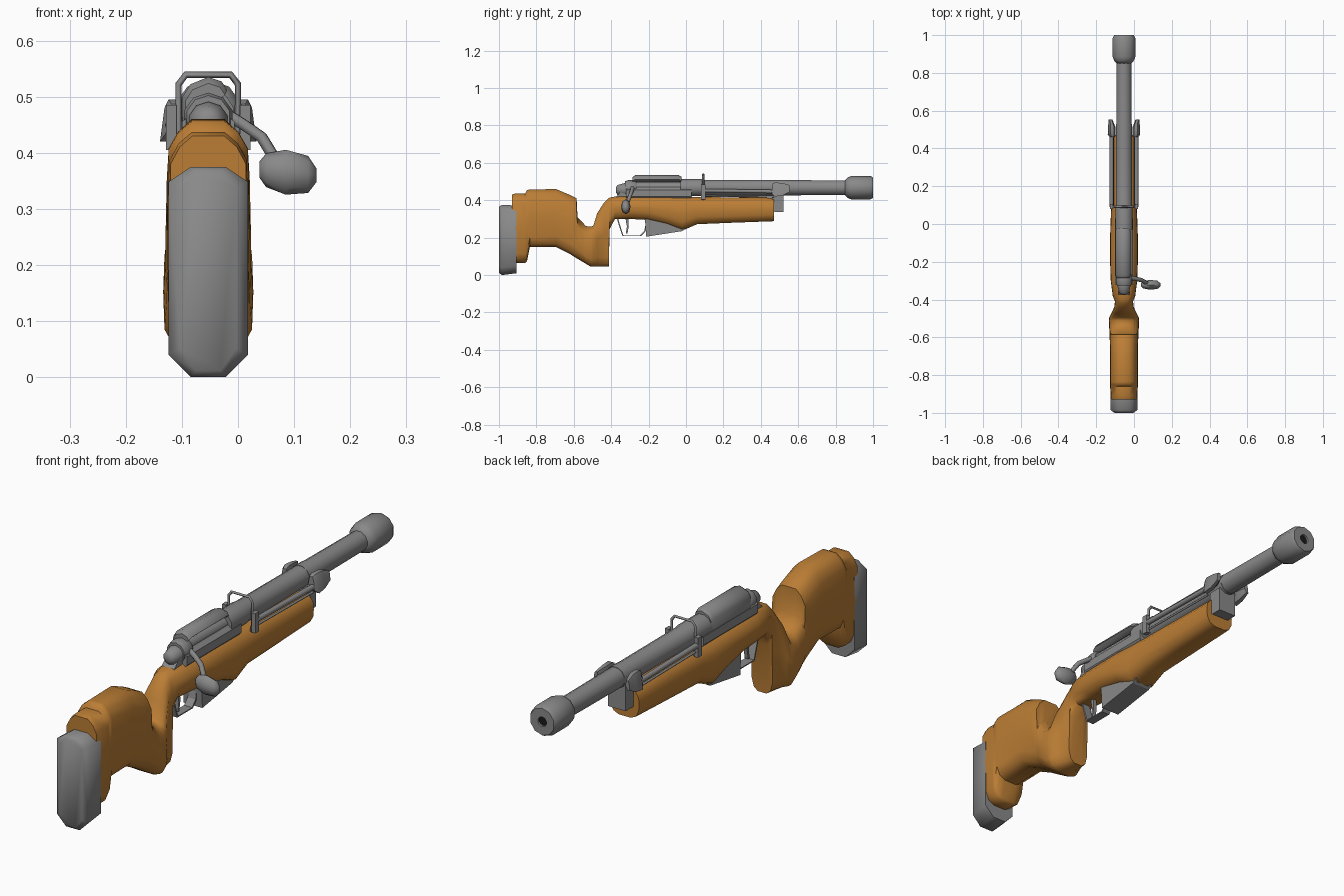
import bpy, bmesh, math

if "Cube" in bpy.data.objects:
    bpy.data.objects.remove(bpy.data.objects["Cube"])

CX, CZ = -0.053, 0.467          # bore axis


def material(name, col):
    m = bpy.data.materials.new(name)
    m.diffuse_color = col
    m.use_nodes = True
    m.node_tree.nodes["Principled BSDF"].inputs["Base Color"].default_value = m.diffuse_color
    return m


WOOD = material("wood", (0.50, 0.208, 0.036, 1))
STEEL = material("steel", (0.25, 0.25, 0.25, 1))
DARK = material("dark", (0.01, 0.01, 0.01, 1))


def loft(name, rings, mat=STEEL, angle=40):
    """Skin equal-length closed rings of points."""
    bm = bmesh.new()
    vs = [[bm.verts.new(p) for p in r] for r in rings]
    n = len(vs[0])
    for a, b in zip(vs, vs[1:]):
        for i in range(n):
            bm.faces.new((a[i], a[(i + 1) % n], b[(i + 1) % n], b[i]))
    bm.faces.new(vs[0])
    bm.faces.new(vs[-1])
    bmesh.ops.recalc_face_normals(bm, faces=bm.faces)
    me = bpy.data.meshes.new(name)
    bm.to_mesh(me)
    bm.free()
    me.shade_smooth()
    me.set_sharp_from_angle(angle=math.radians(angle))
    me.materials.append(mat)
    ob = bpy.data.objects.new(name, me)
    bpy.context.collection.objects.link(ob)
    return ob


def lathe(name, prof, sides=12, z=CZ, mat=STEEL, angle=50):
    """Turned part along y; prof holds (y, radius)."""
    rings = []
    for y, r in prof:
        rings.append([(CX + r * math.cos(math.tau * (i + .5) / sides), y,
                       z + r * math.sin(math.tau * (i + .5) / sides)) for i in range(sides)])
    return loft(name, rings, mat, angle)


def plate(name, prof, x0, x1):
    """Side profile of (y, z) extruded across x."""
    return loft(name, [[(x, y, z) for y, z in prof] for x in (x0, x1)], angle=25)


def tube(name, pts, r, sides=6, closed=False):
    """Bent rod through points."""
    cu = bpy.data.curves.new(name, 'CURVE')
    cu.dimensions = '3D'
    cu.bevel_depth = r
    cu.bevel_resolution = max(0, sides // 2 - 2)
    cu.use_fill_caps = True
    cu.materials.append(STEEL)
    s = cu.splines.new('POLY')
    s.points.add(len(pts) - 1)
    for p, q in zip(s.points, pts):
        p.co = (*q, 1)
    s.use_cyclic_u = closed
    ob = bpy.data.objects.new(name, cu)
    bpy.context.collection.objects.link(ob)
    return ob


def section(y, top, bot, w, c):
    """Rounded stock cross-section, c = depth of the rounding."""
    half = [(.42 * w, top), (.76 * w, top - .4 * c), (w, top - c), (w * 1.03, (top + bot) / 2),
            (w, bot + c), (.8 * w, bot + .3 * c), (.42 * w, bot)]
    return [(CX + a, y, z) for a, z in half] + [(CX - a, y, z) for a, z in reversed(half)]


# Stock: butt, comb, thumb notch, grip, wrist and fore-end (y, top, bottom, half width, rounding)
stock = [(-.93, .43, .08, .067, .05), (-.91, .437, .065, .069, .05), (-.86, .435, .065, .071, .05),
         (-.85, .455, .075, .071, .05), (-.835, .457, .15, .071, .05), (-.695, .46, .15, .071, .06),
         (-.62, .428, .112, .073, .06), (-.585, .41, .09, .074, .06), (-.58, .31, .087, .074, .05),
         (-.535, .262, .06, .077, .04), (-.51, .258, .045, .078, .04), (-.495, .265, .045, .076, .04),
         (-.475, .33, .045, .066, .05), (-.44, .385, .045, .05, .05), (-.413, .412, .047, .047, .05),
         (-.408, .414, .245, .047, .05), (-.38, .42, .30, .058, .04), (-.30, .422, .30, .068, .04),
         (-.21, .422, .295, .071, .04), (-.10, .422, .27, .072, .04), (-.02, .42, .238, .07, .045),
         (.06, .418, .272, .067, .04), (.25, .415, .28, .065, .035), (.47, .413, .288, .063, .035)]
loft("stock", [section(*s) for s in stock], WOOD, 55)


# Butt pad: softly shaded slab with chamfered corners
def pad_ring(y, top, bot, w):
    return [(CX + a, y, z) for a, z in ((.43 * w, top), (w, top - .027), (w, bot + .04), (.43 * w, bot),
                                        (-.43 * w, bot), (-w, bot + .04), (-w, top - .027), (-.43 * w, top))]


loft("butt_pad", [pad_ring(-1, .365, .012, .05), pad_ring(-.985, .375, 0, .071),
                  pad_ring(-.905, .372, .01, .071)], angle=65)

# Barrel, receiver ring and muzzle with recessed bore
lathe("barrel", [(-.03, .047), (.085, .047), (.1, .044), (.42, .043), (.87, .04)])
lathe("muzzle", [(.85, .04), (.865, .055), (.885, .063), (.985, .063), (1, .055), (1, .02), (.96, .02)], 10)
lathe("bore", [(.955, .0195), (.992, .0195)], 10, mat=DARK)

# Receiver body, bolt and rear cocking piece
rec = [(-.03, .40), (-.047, .42), (-.047, .455), (-.03, .47), (.03, .47), (.047, .455), (.047, .42), (.03, .40)]
loft("receiver", [[(CX + a, y, z) for a, z in rec] for y in (-.32, .03)], angle=30)
lathe("bolt", [(-.31, .03), (-.02, .03)], 10)
lathe("receiver_bridge", [(-.325, .04), (-.31, .045), (-.275, .045), (-.265, .038)], 10, z=.462)
lathe("cocking_piece", [(-.375, .014), (-.365, .027), (-.33, .036), (-.315, .036)], 10, z=.455)
plate("tang", [(-.385, .41), (-.30, .41), (-.30, .455), (-.335, .455)], CX - .028, CX + .028)

# Cover over the action, open on the right side
cov = [(-.046, .44), (-.046, .50), (-.032, .522), (0, .535), (.024, .527), (.034, .512), (.02, .50), (0, .50), (0, .44)]
loft("action_cover", [[(CX + a * k, y, .44 + (z - .44) * k) for a, z in cov]
                      for y, k in ((-.285, .88), (-.27, 1), (-.04, 1), (-.025, .9))])

# Bolt handle with faceted knob
tube("bolt_handle", [(-.025, -.285, .472), (.01, -.29, .45), (.042, -.298, .428), (.062, -.31, .395),
                     (.085, -.32, .37)], .011, 6)
knob = [(.038, .014), (.05, .03), (.085, .04), (.125, .033), (.14, .012)]
loft("bolt_knob", [[(x, -.322 + .65 * r * math.cos(math.tau * i / 8),
                     .37 - (x - .038) * .1 + r * math.sin(math.tau * i / 8)) for i in range(8)]
                   for x, r in knob], angle=60)

# Trigger guard, trigger and magazine
guard = [(-.37, .305), (-.36, .27), (-.34, .208), (-.24, .208), (-.215, .235), (-.205, .29)]
inner = [(y * .9 - .029, z * .9 + .0255) for y, z in guard]
loft("trigger_guard", [[(CX + sx, y, z) for sx, (y, z) in
                        ((-.018, o), (.018, o), (.018, i), (-.018, i))] for o, i in zip(guard, inner)], angle=30)
plate("trigger", [(-.325, .31), (-.308, .31), (-.306, .26), (-.313, .222), (-.322, .222), (-.316, .26)],
      CX - .008, CX + .008)
plate("magazine", [(-.22, .31), (-.213, .205), (-.02, .235), (.0, .25), (.0, .31)], CX - .042, CX + .042)

# Hoop around the barrel
hoop = [(.045, .395), (.053, .43), (.053, .522), (.04, .539)]
tube("barrel_hoop", [(CX + a, .092, z) for a, z in hoop] + [(CX - a, .092, z) for a, z in reversed(hoop)],
     .006, 4, True)

# Front block below the barrel and mount collar
plate("front_block", [(.46, .345), (.475, .337), (.52, .337), (.52, .44), (.46, .44)], CX - .04, CX + .04)
lathe("mount_collar", [(.475, .044), (.53, .044)])

# Folded support legs on both sides, with clip and splayed hinge
for s, side in ((-1, "left"), (1, "right")):
    x = CX + s * .066
    tube(f"leg_{side}", [(x, .09, .452), (x, .49, .446)], .011, 6)
    tube(f"leg_rail_{side}", [(x - s * .006, .10, .424), (x - s * .006, .47, .42)], .006, 4)
    plate(f"leg_clip_{side}", [(.08, .405), (.105, .405), (.105, .485), (.08, .485)], x - .009, x + .009)
    hinge = [(-.014, .495), (.005, .495), (.012, .48), (.02, .42), (0, .42), (-.022, .45)]
    loft(f"leg_hinge_{side}", [[(x + s * (a * k + d), y, CZ + (z - CZ) * k) for a, z in hinge]
                               for y, k, d in ((.46, .7, -.004), (.475, 1, 0), (.515, .9, 0), (.553, .5, .006))])
